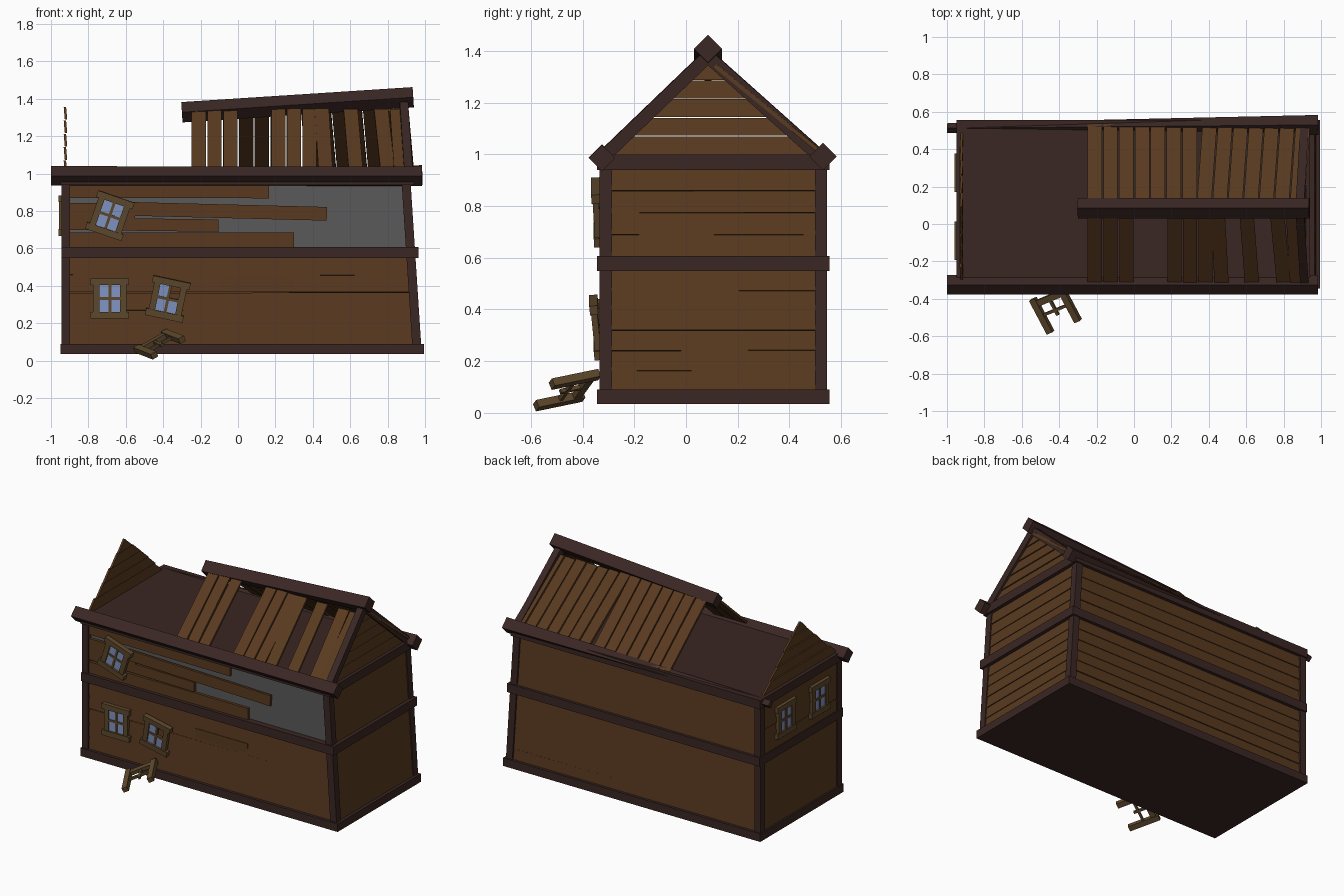
import bpy, bmesh, math, random
from mathutils import Vector, Matrix

if "Cube" in bpy.data.objects:
    bpy.data.objects.remove(bpy.data.objects["Cube"])
random.seed(4)


def material(name, col):
    m = bpy.data.materials.new(name)
    m.diffuse_color = (*col, 1)
    m.use_nodes = True
    m.node_tree.nodes["Principled BSDF"].inputs["Base Color"].default_value = m.diffuse_color
    return m


WOOD = material("plank_wood", (0.10, 0.042, 0.014))
DARK = material("beam_wood", (0.042, 0.020, 0.017))
FRAME = material("frame_wood", (0.11, 0.065, 0.025))
GLASS = material("glass", (0.22, 0.30, 0.55))
GREY = material("plaster", (0.10, 0.10, 0.10))
X, Y, Z = Vector((1, 0, 0)), Vector((0, 1, 0)), Vector((0, 0, 1))


def finish(name, bm, mat):
    bmesh.ops.recalc_face_normals(bm, faces=bm.faces)
    me = bpy.data.meshes.new(name)
    bm.to_mesh(me)
    bm.free()
    me.materials.append(mat)
    ob = bpy.data.objects.new(name, me)
    bpy.context.collection.objects.link(ob)
    return ob


def prism(bm, a, b):
    """Solid between two matching polygons."""
    va, vb = [bm.verts.new(p) for p in a], [bm.verts.new(p) for p in b]
    bm.faces.new(va)
    bm.faces.new(vb[::-1])
    for i in range(len(va)):
        j = (i + 1) % len(va)
        bm.faces.new((va[i], vb[i], vb[j], va[j]))


def beam(bm, p0, p1, w, t, n, roll=0, s0=1):
    """Bar from p0 to p1, w wide, t thick along n."""
    p0, p1 = Vector(p0), Vector(p1)
    d = (p1 - p0).normalized()
    n = (n - d * n.dot(d)).normalized()
    n = Matrix.Rotation(roll, 3, d) @ n
    s = d.cross(n)
    sec = [s * (a * w / 2) + n * (b * t / 2) for a, b in ((-1, -1), (1, -1), (1, 1), (-1, 1))]
    prism(bm, [p0 + c * s0 for c in sec], [p1 + c for c in sec])


def beams(name, mat, items):
    bm = bmesh.new()
    for it in items:
        beam(bm, *it)
    return finish(name, bm, mat)


def lean(z):
    """Outer x of the leaning right end."""
    return 0.982 - 0.058 * (z - 0.06) / 0.89


def j(a=0.003):
    return random.uniform(-a, a)


# floor slabs
for name, x0, x1, z0, z1 in (("base_slab", -0.95, 0.995, 0.035, 0.09),
                             ("middle_slab", -0.945, 0.965, 0.548, 0.607),
                             ("attic_slab", -0.95, 0.94, 0.94, 1.0)):
    z = (z0 + z1) / 2
    beams(name, DARK, [((x0, 0.105, z), (x1, 0.105, z), 0.90, z1 - z0, Z)])

# corner posts
beams("corner_posts", DARK, [
    it for y in (-0.31, 0.522) for it in (
        ((-0.922, y, 0.07), (-0.922, y, 0.97), 0.045, 0.048, Y),
        ((lean(0.07) - 0.025, y, 0.07), (lean(0.97) - 0.025, y, 0.97), 0.048, 0.048, Y))])

# eave and ridge beams, set on edge
Q = math.pi / 4
beams("front_eave", DARK, [((-1, -0.325, 0.988), (0.985, -0.325, 0.986), 0.073, 0.073, Z, Q)])
beams("back_eave", DARK, [((-1, 0.512, 0.972), (0.985, 0.53, 0.992), 0.075, 0.075, Z, Q, 0.5)])
beams("ridge_beam", DARK, [((-0.30, 0.085, 1.328), (0.937, 0.085, 1.408), 0.077, 0.077, Z, Q)])

# right gable rafters
beams("gable_rafters", DARK, [
    ((lean(1.0) - 0.01, -0.315, 0.995), (lean(1.38) - 0.01, 0.075, 1.37), 0.045, 0.05, Z),
    ((lean(1.0) - 0.01, 0.515, 0.995), (lean(1.38) - 0.01, 0.095, 1.37), 0.045, 0.05, Z)])


# walls of horizontal planks, each leaning out slightly at its lower edge
def rows(z0, z1, n):
    h = (z1 - z0) / n
    return [(z0 + (i + 0.5) * h, h) for i in range(n)]


front, back, left, right = [], [], [], []
tilt = Z * 0.06
for z, h in rows(0.085, 0.55, 5):
    front.append(((-0.91, -0.314, z + j()), (lean(z) - 0.03, -0.314, z + j()), h, 0.018, -Y + tilt))
front += [((-0.91, -0.314, 0.645), (0.30, -0.314, 0.645), 0.078, 0.018, -Y),
          ((-0.91, -0.314, 0.732), (-0.105, -0.314, 0.722), 0.066, 0.018, -Y),
          ((-0.60, -0.322, 0.812), (0.475, -0.322, 0.785), 0.073, 0.016, -Y),
          ((-0.91, -0.314, 0.800), (-0.55, -0.314, 0.800), 0.085, 0.018, -Y),
          ((-0.91, -0.314, 0.904), (0.165, -0.314, 0.902), 0.068, 0.018, -Y)]
# short patch board on the ground floor
front.append(((-0.095, -0.316, 0.405), (0.30, -0.316, 0.405), 0.078, 0.018, -Y))
for z, h in rows(0.085, 0.55, 6) + rows(0.605, 0.942, 4):
    back.append(((-0.91, 0.526, z + j()), (lean(z) - 0.03, 0.526, z + j()), h, 0.018, Y + tilt))
    left.append(((-0.928, -0.30, z + j()), (-0.928, 0.51, z + j()), h, 0.018, -X + tilt))
    x = lean(z) - 0.017
    right.append(((x, -0.30, z + j()), (x, 0.51, z + j()), h, 0.018, X + tilt * 2))
for name, items in (("front_planks", front), ("back_planks", back),
                    ("left_planks", left), ("right_planks", right)):
    beams(name, WOOD, items)

# bare panel behind the missing front planks
bm = bmesh.new()
panel = [Vector((x, -0.303, z)) for x, z in
         ((-0.90, 0.60), (lean(0.6) - 0.03, 0.60), (lean(0.945) - 0.03, 0.945), (-0.90, 0.945))]
prism(bm, panel, [p + Y * 0.01 for p in panel])
finish("bare_panel", bm, GREY)


# plank gables: trapezoid boards narrowing to the apex
def gable(name, xfun, ragged):
    bm = bmesh.new()
    n = 5
    top = 1.36
    for i in range(n):
        za, zb = 1.0 + 0.072 * i, 1.0 + 0.072 * (i + 1) - 0.003
        def ends(z):
            k = max((top - z) / 0.36, 0.01)
            return 0.095 - 0.395 * k, 0.095 + 0.395 * k
        (a0, a1), (b0, b1) = ends(za), ends(zb)
        r0, r1 = j(ragged), j(ragged)
        pa = [Vector((xfun(z) + o, y, z)) for y, z, o in
              ((a0 + r0, za, 0.004), (a1 + r1, za, 0.004), (b1 + r1, zb, -0.002), (b0 + r0, zb, -0.002))]
        prism(bm, pa, [p - X * 0.013 for p in pa])
    finish(name, bm, WOOD)


gable("right_gable", lambda z: lean(z) - 0.006, 0)
gable("left_gable", lambda z: -0.917, 0.008)

# roof boards: (x at eave, x at ridge); gaps left on the front slope
front_x = [(-0.21, -0.21), (-0.125, -0.125), (-0.04, -0.04), (0.217, 0.217), (0.30, 0.30),
           (0.383, 0.383), (0.468, 0.448), (0.63, 0.602), (0.80, 0.765), (0.872, 0.850)]
back_x = [(-0.21 + 0.0845 * i, -0.21 + 0.0845 * i) for i in range(7)]
back_x += [(0.405 + 0.083 * i, 0.375 + 0.083 * i) for i in range(7)]
beams("front_roof_boards", WOOD,
      [((a, -0.31, 1.015 + j()), (b, 0.055, 1.342 + j()), 0.076, 0.016, Z) for a, b in front_x])
beams("back_roof_boards", WOOD,
      [((a, 0.53, 1.0 + j()), (b, 0.115, 1.342 + j()), 0.077, 0.016, Z) for a, b in back_x])


# window: u = along the rails, w = up, v = outward
def window(name, centre, u, w, panes=(0, 1, 2, 3), broken=False):
    u, w = Vector(u).normalized(), Vector(w).normalized()
    v = u.cross(w)
    c = Vector(centre)
    P = lambda a, b, d=0: c + u * a + w * b + v * d
    bars = [(P(-0.103, s * 0.09), P(0.103, s * 0.09), 0.036, 0.032, v) for s in (-1, 1)]
    bars += [(P(s * 0.072, -0.08), P(s * 0.072, 0.08), 0.034, 0.024, v)
             for s in ((-1,) if broken else (-1, 1))]
    bars += [(P(-0.06, 0), P(0.03 if broken else 0.06, 0), 0.015, 0.016, v),
             (P(0, -0.08), P(0, 0.08), 0.015, 0.016, v)]
    beams(name + "_frame", FRAME, bars)
    if not broken:
        beams(name + "_glass", GLASS, [
            (P(-0.058 + 0.058 * (k % 2), -0.037 + 0.074 * (k // 2)),
             P(0.058 * (k % 2), -0.037 + 0.074 * (k // 2)), 0.076, 0.006, v) for k in panes])


def turned(deg, out=0.0):
    a = math.radians(deg)
    return (math.cos(a), 0, math.sin(a)), (-math.sin(a), -out * math.cos(a), math.cos(a))


window("lower_window", (-0.685, -0.332, 0.332), *turned(0))
window("loose_window", (-0.375, -0.348, 0.33), *turned(-12, 0.10), panes=(0, 1, 2))
window("upper_window", (-0.685, -0.345, 0.775), *turned(-19, 0.06))
for i, y in enumerate((-0.09, 0.275)):
    window(f"left_window_{i + 1}", (-0.945, y, 0.775), -Y, Z)
window("fallen_window", (-0.42, -0.46, 0.088), (0.46, -0.87, -0.18), (0.80, 0.33, 0.45), broken=True)
